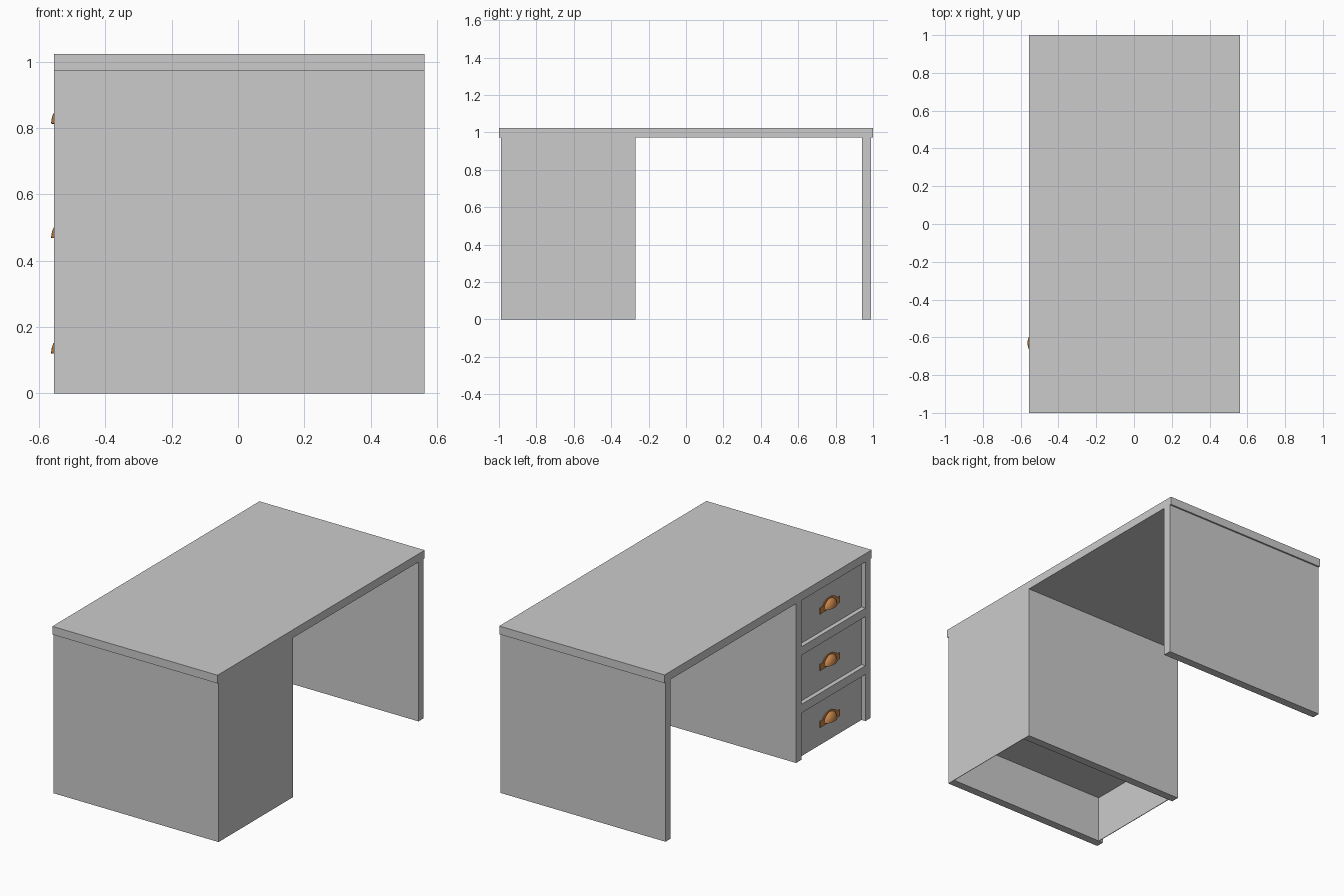
import bpy, bmesh, math
from mathutils import Vector

if "Cube" in bpy.data.objects:
    bpy.data.objects.remove(bpy.data.objects["Cube"])


def material(name, rgb):
    m = bpy.data.materials.new(name)
    m.diffuse_color = (*rgb, 1)
    m.use_nodes = True
    m.node_tree.nodes["Principled BSDF"].inputs["Base Color"].default_value = m.diffuse_color
    return m


GREY = material("painted_grey", (0.6, 0.6, 0.6))
COPPER = material("copper", (0.60, 0.25, 0.075))


def finish(name, bm, mat):
    bmesh.ops.recalc_face_normals(bm, faces=bm.faces)
    mesh = bpy.data.meshes.new(name)
    bm.to_mesh(mesh)
    bm.free()
    mesh.materials.append(mat)
    obj = bpy.data.objects.new(name, mesh)
    bpy.context.collection.objects.link(obj)
    return obj


def box(name, x, y, z, mat=GREY):
    bm = bmesh.new()
    bmesh.ops.create_cube(bm, size=1)
    for v in bm.verts:
        v.co = Vector([r[0] if c < 0 else r[1] for c, r in zip(v.co, (x, y, z))])
    return finish(name, bm, mat)


XF, XB = -0.555, 0.562      # drawer side and back of the desk
XR = XF + 0.027             # recessed plane of the drawer fronts
ZT = 0.973                  # underside of the top
Y0, Y1, T = -0.99, -0.27, 0.05

# Top and the free-standing end panel
box("desk_top", (XF, XB), (-1, 1), (ZT, 1.023))
box("end_panel", (XF, XB), (0.94, 0.99), (0, ZT))

# Drawer cabinet: side panels, front stiles and thin back sheet
for label, ya in (("outer", Y0), ("inner", Y1 - T)):
    box(label + "_side", (XR, XB), (ya, ya + T), (0, ZT))
    box(label + "_stile", (XF, XR), (ya, ya + T), (0, ZT))
box("cabinet_back", (XB - 0.003, XB), (Y0 + T, Y1 - T), (0, ZT))

# Rails with shelves behind them
rails = [(0.285, 0.338), (0.638, 0.69)]
for i, z in enumerate(rails):
    box(f"rail_shelf_{i + 1}", (XF, XB - 0.003), (Y0 + T, Y1 - T), z)


def handle_plate(name, y, z):
    # flat plate with side tabs and an arch behind the cup
    pts = [(-0.095, -0.012), (0.095, -0.012), (0.095, 0.026), (0.066, 0.026)]
    pts += [(0.066 * math.cos(a), 0.026 + 0.032 * math.sin(a))
            for a in [math.pi * k / 12 for k in range(1, 12)]]
    pts += [(-0.066, 0.026), (-0.095, 0.026)]
    bm = bmesh.new()
    f = bm.faces.new([bm.verts.new((XR, y + p, z + q)) for p, q in pts])
    ext = bmesh.ops.extrude_face_region(bm, geom=[f])
    for v in ext["geom"]:
        if isinstance(v, bmesh.types.BMVert):
            v.co.x -= 0.005
    finish(name, bm, COPPER)


def handle_cup(name, y, z):
    # quarter ellipsoid shell, open underneath
    bm = bmesh.new()
    bmesh.ops.create_uvsphere(bm, u_segments=32, v_segments=16, radius=1)
    for no in ((1, 0, 0), (0, 0, -1)):
        bmesh.ops.bisect_plane(bm, geom=bm.verts[:] + bm.edges[:] + bm.faces[:],
                               plane_co=(0, 0, 0), plane_no=no,
                               clear_outer=True, dist=1e-4)
    for v in bm.verts:
        v.co = Vector((XR + v.co.x * 0.0355, y + v.co.y * 0.058, z + v.co.z * 0.052))
    obj = finish(name, bm, COPPER)
    # orient outwards, then thicken inwards
    if sum(p.normal.x for p in obj.data.polygons) > 0:
        obj.data.flip_normals()
    mod = obj.modifiers.new("shell", "SOLIDIFY")
    mod.thickness = 0.003
    mod.offset = -1
    bpy.ops.object.select_all(action="DESELECT")
    obj.select_set(True)
    bpy.context.view_layer.objects.active = obj
    bpy.ops.object.modifier_apply(modifier="shell")
    bpy.ops.object.shade_smooth_by_angle(angle=math.radians(40))


# Drawer fronts and cup handles
spans = [(0, 0.285, 0.12), (0.338, 0.638, 0.468), (0.69, ZT, 0.813)]
for i, (za, zb, zh) in enumerate(spans):
    box(f"drawer_front_{i + 1}", (XR, XR + 0.004), (Y0 + T, Y1 - T), (za, zb))
    handle_plate(f"handle_plate_{i + 1}", -0.63, zh)
    handle_cup(f"handle_cup_{i + 1}", -0.63, zh)
